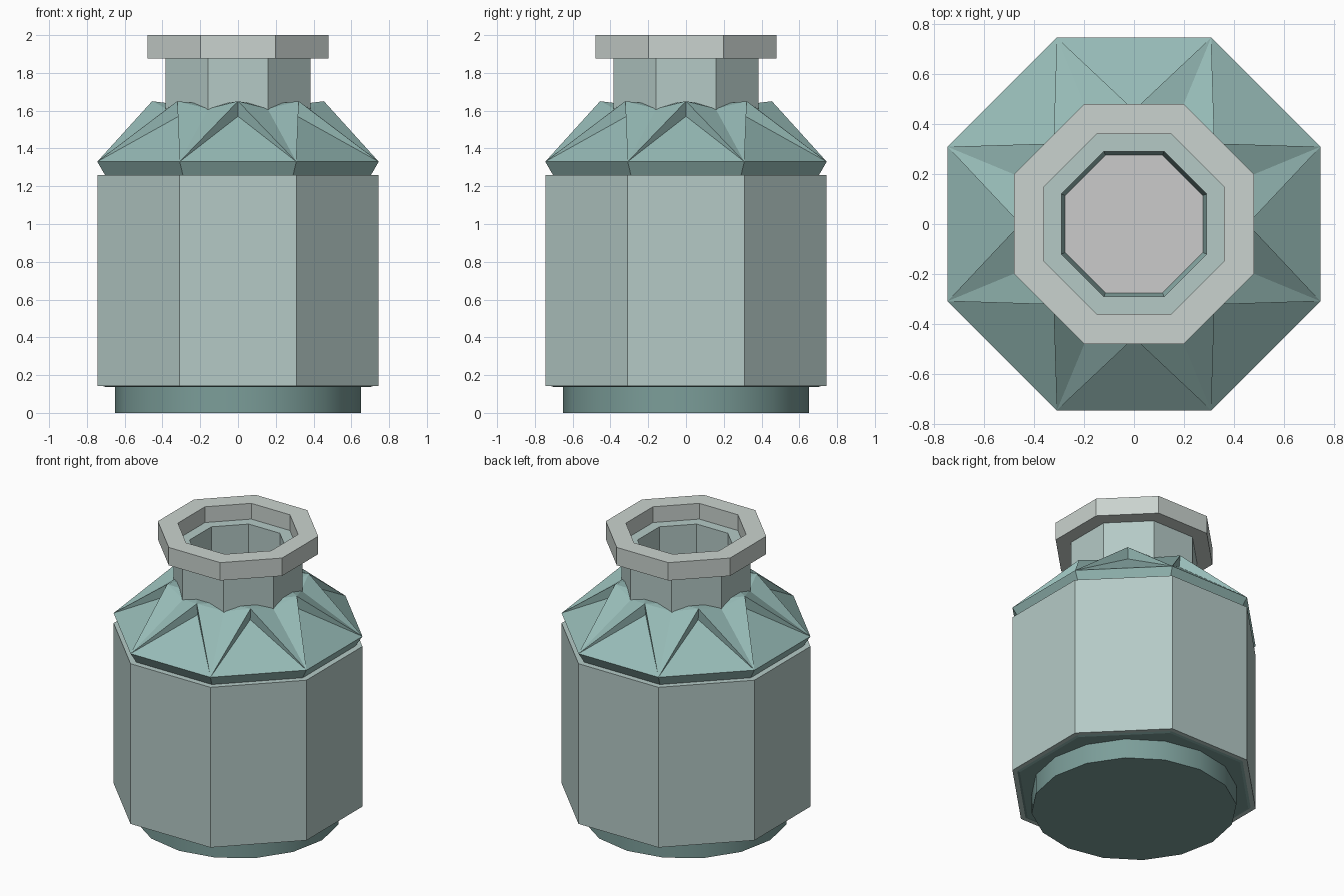
import bpy, bmesh
from math import pi, sin, cos

if "Cube" in bpy.data.objects:
    bpy.data.objects.remove(bpy.data.objects["Cube"])

C8 = cos(pi / 8)


def material(name, rgb):
    m = bpy.data.materials.new(name)
    m.diffuse_color = (*rgb, 1)
    m.use_nodes = True
    m.node_tree.nodes["Principled BSDF"].inputs["Base Color"].default_value = m.diffuse_color
    return m


def finish(name, bm, mat):
    bmesh.ops.recalc_face_normals(bm, faces=bm.faces)
    me = bpy.data.meshes.new(name)
    bm.to_mesh(me)
    bm.free()
    ob = bpy.data.objects.new(name, me)
    bpy.context.collection.objects.link(ob)
    if mat:
        me.materials.append(mat)
    return ob


def ring(bm, apothem, z, n=8):
    r = apothem / C8 if n == 8 else apothem
    off = pi / 8 if n == 8 else 0
    return [bm.verts.new((r * cos(off + 2 * pi * i / n), r * sin(off + 2 * pi * i / n), z))
            for i in range(n)]


def lathe(name, profile, mat, n=8, closed=False, caps=False):
    """Turn (apothem, z) points into an n-sided solid."""
    bm = bmesh.new()
    rings = [ring(bm, a, z, n) for a, z in profile]
    pairs = list(zip(rings, rings[1:]))
    if closed:
        pairs.append((rings[-1], rings[0]))
    for a, b in pairs:
        for i in range(n):
            j = (i + 1) % n
            bm.faces.new((a[i], a[j], b[j], b[i]))
    if caps:
        bm.faces.new(rings[0])
        bm.faces.new(rings[-1])
    return finish(name, bm, mat)


glaze = material("pale_glaze", (0.46, 0.59, 0.565))
teal = material("teal", (0.31, 0.50, 0.475))
dark = material("dark_teal", (0.20, 0.34, 0.32))
pale = material("rim_grey_green", (0.59, 0.65, 0.62))

# Round foot
foot = lathe("foot", [(0.65, 0), (0.65, 0.145)], dark, n=16, caps=True)
bpy.ops.object.select_all(action='DESELECT')
bpy.context.view_layer.objects.active = foot
foot.select_set(True)
bpy.ops.object.shade_smooth_by_angle()

# Underside plate and octagonal body sleeve
lathe("underside", [(0.70, 0.137), (0.74, 0.15)], dark, caps=True)
lathe("body", [(0.745, 0.142), (0.745, 1.26), (0.705, 1.26), (0.705, 0.142)], glaze, closed=True)

# Pleated shoulder: corners fold up to eight notched tips and eight valleys
bm = bmesh.new()
throat = ring(bm, 0.275, 1.52)
inner = ring(bm, 0.29, 1.63)
under = ring(bm, 0.69, 1.235)
corner = ring(bm, 0.745, 1.33)
valley = ring(bm, 0.378, 1.61)


def mid_ring(r, z):
    return [bm.verts.new((r * cos(pi / 4 * (i + 1)), r * sin(pi / 4 * (i + 1)), z)) for i in range(8)]


low, tip = mid_ring(0.445, 1.57), mid_ring(0.455, 1.65)
for i in range(8):
    j = (i + 1) % 8
    for f in ((under[i], under[j], corner[j], corner[i]),
              (corner[i], corner[j], low[i]),
              (corner[i], low[i], tip[i]), (low[i], corner[j], tip[i]),
              (corner[i], tip[i], valley[i]), (corner[j], valley[j], tip[i]),
              (valley[i], tip[i], inner[i]), (tip[i], valley[j], inner[j]),
              (tip[i], inner[j], inner[i]),
              (inner[i], inner[j], throat[j], throat[i]),
              (throat[i], throat[j], under[j], under[i])):
        bm.faces.new(f)
finish("shoulder", bm, teal)

# Neck tube and heavy rim
lathe("neck", [(0.385, 1.57), (0.385, 1.89), (0.29, 1.89), (0.29, 1.57)], glaze, closed=True)
lathe("rim", [(0.48, 1.875), (0.48, 2.0), (0.36, 2.0), (0.36, 1.875)], pale, closed=True)

# Grey contents closing the throat
lathe("contents", [(0.28, 1.48), (0.28, 1.52)], None, caps=True)
